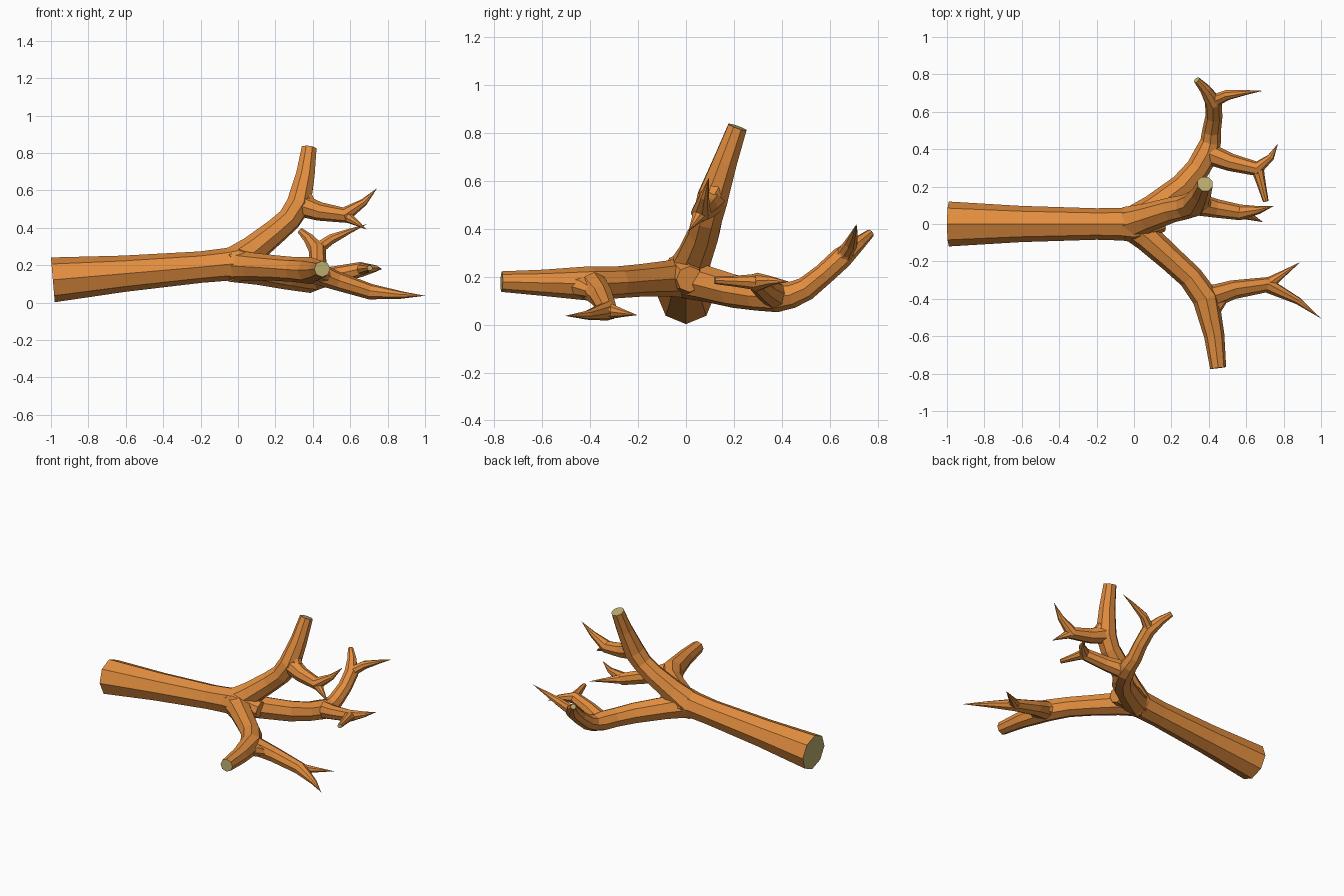
import bpy, bmesh, math
from mathutils import Vector

if "Cube" in bpy.data.objects:
    bpy.data.objects.remove(bpy.data.objects["Cube"])

SIDES = 8


def material(name, rgb):
    m = bpy.data.materials.new(name)
    m.diffuse_color = (*rgb, 1)
    m.use_nodes = True
    m.node_tree.nodes["Principled BSDF"].inputs["Base Color"].default_value = m.diffuse_color
    return m


BARK = material("bark", (0.76, 0.27, 0.05))
CUT_WOOD = material("cut_wood", (0.5, 0.42, 0.16))
pieces = []


def with_midpoints(knots):
    """Insert one curved in-between station per span; mid radii are pinched."""
    k = [Vector(s if len(s) == 4 else (*s, 0)) for s in knots]
    out = [k[0]]
    for i in range(len(k) - 1):
        before, after = k[max(i - 1, 0)], k[min(i + 2, len(k) - 1)]
        mid = (k[i] + k[i + 1]) * 0.5625 - (before + after) * 0.0625
        mid[3] = (k[i][3] + k[i + 1][3]) * 0.475
        out += [mid, k[i + 1]]
    return out


def limb(name, *knots, cut_start=False, cut_end=True):
    """Faceted tube through (x, y, z, radius); a knot without radius is a point."""
    st = with_midpoints(knots)
    pts = [s.to_3d() for s in st]
    bm = bmesh.new()
    rings, u, prev = [], None, None
    for i, p in enumerate(pts):
        t = (pts[min(i + 1, len(pts) - 1)] - pts[max(i - 1, 0)]).normalized()
        if u is None:
            u = t.cross(Vector((0, 0, 1))).normalized()
        else:
            u = prev.rotation_difference(t) @ u
        prev, v, r = t, t.cross(u), st[i][3]
        if r == 0:
            rings.append([bm.verts.new(p)])
        else:
            angles = [2 * math.pi * k / SIDES for k in range(SIDES)]
            rings.append([bm.verts.new(p + r * (math.cos(a) * u + math.sin(a) * v))
                          for a in angles])
    for a, b in zip(rings, rings[1:]):
        for k in range(SIDES):
            n = (k + 1) % SIDES
            bm.faces.new((a[k], a[n], b[0]) if len(b) == 1 else (a[k], a[n], b[n], b[k]))
    # sawn ends show pale wood
    bm.faces.new(rings[0]).material_index = int(cut_start)
    if len(rings[-1]) > 1:
        bm.faces.new(rings[-1]).material_index = int(cut_end)
    bmesh.ops.recalc_face_normals(bm, faces=bm.faces[:])
    me = bpy.data.meshes.new(name)
    bm.to_mesh(me)
    bm.free()
    me.materials.append(BARK)
    me.materials.append(CUT_WOOD)
    ob = bpy.data.objects.new(name, me)
    bpy.context.collection.objects.link(ob)
    pieces.append(ob)


def web(root, a, b, reach=0.38):
    """Fillet in the crotch between two limbs leaving root towards a and b."""
    c, r = Vector(root[:3]), root[3]
    p, q = c.lerp(Vector(a[:3]), reach), c.lerp(Vector(b[:3]), reach)
    mid = ((p + q) / 2).lerp(c, 0.35)
    limb("web", (*p, r * 0.35), (*mid, r * 0.62), (*q, r * 0.35), cut_end=False)


def twig(name, root, split, tip, side_tip):
    """Side shoot leaving a fork at root and dividing in two at split."""
    limb(name, (*root[:3], root[3] * 0.9), split, tip)
    limb(name + "_side", (*split[:3], split[3] * 0.85), side_tip)
    web(split, tip, side_tip, 0.25)


def fork(name, base, bend, elbow, *rest, split, tip, side_tip):
    """Main fork with a dividing twig at its elbow."""
    limb(name, base, bend, elbow, *rest)
    twig(name + "_twig", elbow, split, tip, side_tip)
    web(elbow, split, rest[0])
    web(elbow, split, bend)


# main stem, lying along x
limb("forked_branch", (-0.99, 0, 0.122, 0.12), (-0.2, 0, 0.19, 0.084),
     (0, 0, 0.208, 0.1), (0.16, 0.015, 0.19, 0.055), cut_end=False, cut_start=True)

# front fork
fork("front_fork", (-0.04, 0.02, 0.2, 0.09), (0.2, -0.19, 0.185, 0.068),
     (0.385, -0.4, 0.172, 0.072), (0.45, -0.77, 0.18, 0.043),
     split=(0.71, -0.325, 0.058, 0.042), tip=(1.0, -0.505, 0.037), side_tip=(0.89, -0.203, 0.04))

# upright fork
fork("upper_fork", (-0.03, 0, 0.2, 0.095), (0.2, 0.075, 0.38, 0.068),
     (0.325, 0.11, 0.525, 0.07), (0.38, 0.215, 0.825, 0.043),
     split=(0.57, 0.062, 0.468, 0.042), tip=(0.745, 0.095, 0.613), side_tip=(0.69, 0.01, 0.39))

# back fork, dipping and then curling upward to a divided end
crown = (0.425, 0.65, 0.28, 0.046)
fork("back_fork", (-0.03, -0.01, 0.2, 0.09), (0.26, 0.2, 0.14, 0.07),
     (0.39, 0.38, 0.118, 0.066), (0.415, 0.5, 0.15, 0.05), crown, (0.335, 0.77, 0.382, 0.018),
     split=(0.66, 0.295, 0.178, 0.04), tip=(0.77, 0.43, 0.18), side_tip=(0.705, 0.12, 0.185, 0.015))
limb("back_fork_tip", (*crown[:3], 0.04), (0.5, 0.69, 0.34, 0.028), (0.69, 0.712, 0.42))

# weld everything into one solid piece of wood
branch = pieces[0]
bpy.context.view_layer.objects.active = branch
for p in pieces[1:]:
    mod = branch.modifiers.new("union", 'BOOLEAN')
    mod.operation = 'UNION'
    mod.solver = 'EXACT'
    mod.object = p
    bpy.ops.object.modifier_apply(modifier=mod.name)
    bpy.data.objects.remove(p, do_unlink=True)
